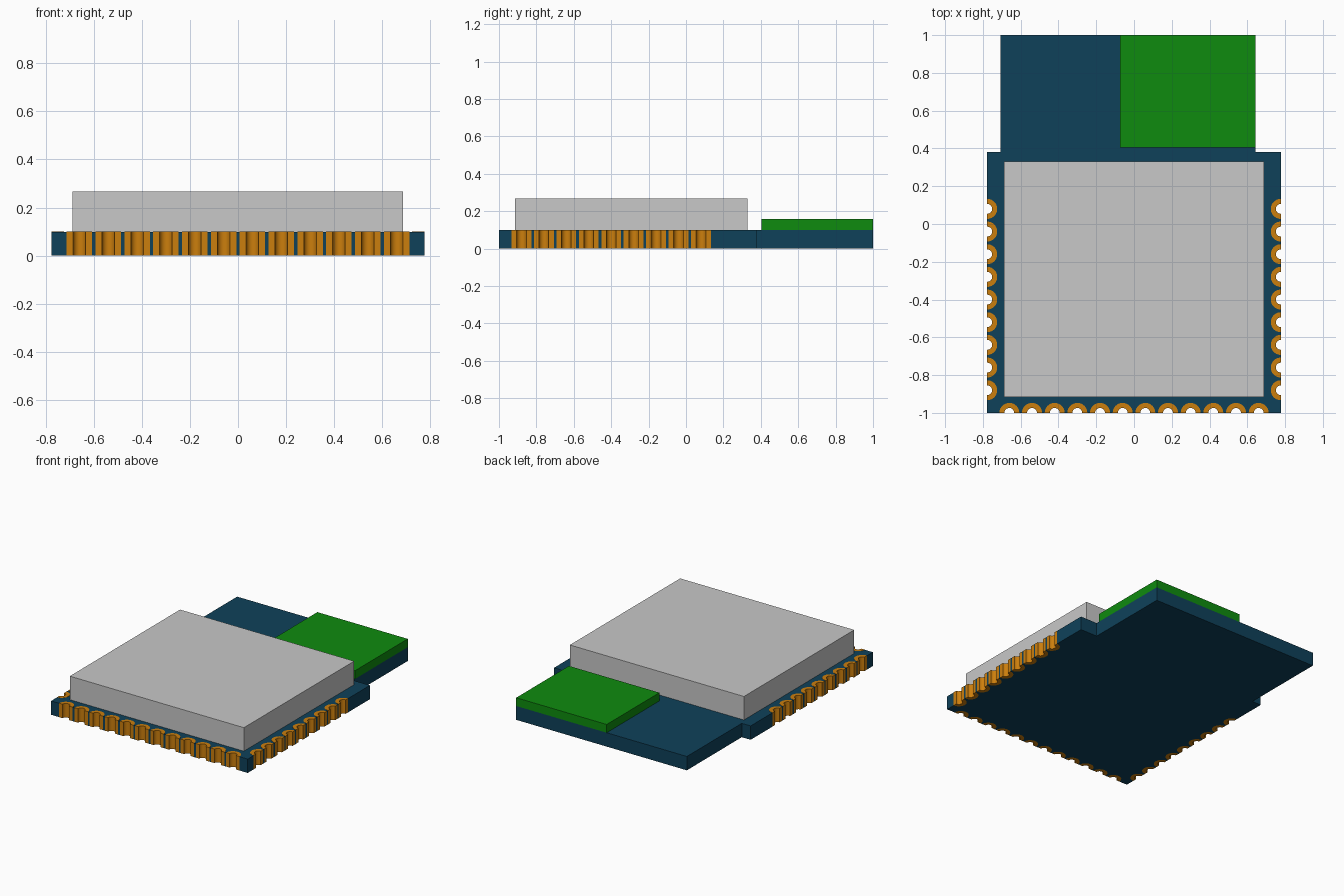
import bpy, bmesh, math

if "Cube" in bpy.data.objects:
    bpy.data.objects.remove(bpy.data.objects["Cube"])

W, Y0, Y1 = 0.777, -1.0, 0.38      # half width and ends of the wide board area
T = 0.099                          # board thickness
R_OUT, R_IN = 0.053, 0.026         # edge pad radii
SEG = 16


def material(name, rgb):
    m = bpy.data.materials.new(name)
    m.diffuse_color = (*rgb, 1)
    m.use_nodes = True
    m.node_tree.nodes["Principled BSDF"].inputs["Base Color"].default_value = m.diffuse_color
    return m


BLUE = material("board blue", (0.0045, 0.053, 0.102))
GREEN = material("antenna green", (0.0045, 0.26, 0.0045))
GREY = material("shield grey", (0.58, 0.58, 0.58))
COPPER = material("pad copper", (0.60, 0.21, 0.004))


def prism(name, outline, z0, z1, mat):
    """Extrude a closed 2D outline between two heights."""
    bm = bmesh.new()
    face = bm.faces.new([bm.verts.new((x, y, z0)) for x, y in outline])
    top = bmesh.ops.extrude_face_region(bm, geom=[face])["geom"]
    bmesh.ops.translate(bm, vec=(0, 0, z1 - z0),
                        verts=[v for v in top if isinstance(v, bmesh.types.BMVert)])
    bmesh.ops.recalc_face_normals(bm, faces=bm.faces)
    for f in bm.faces:
        f.smooth = True
    me = bpy.data.meshes.new(name)
    bm.to_mesh(me)
    bm.free()
    me.set_sharp_from_angle(angle=math.radians(30))
    me.materials.append(mat)
    ob = bpy.data.objects.new(name, me)
    bpy.context.collection.objects.link(ob)
    return ob


def rect(x0, x1, y0, y1):
    return [(x0, y0), (x1, y0), (x1, y1), (x0, y1)]


def arc(c, r, inward):
    """Half circle bulging in the inward direction (degrees)."""
    angles = [math.radians(inward + 90 - 180 * i / SEG) for i in range(SEG + 1)]
    return [(c[0] + r * math.cos(a), c[1] + r * math.sin(a)) for a in angles]


# Pad centres, counter-clockwise round the board, with their inward direction
front = [((-0.66 + 0.12 * i, Y0), 90) for i in range(12)]
right = [((W, -0.88 + 0.12 * i), 180) for i in range(9)]
left = [((-W, 0.08 - 0.12 * i), 0) for i in range(9)]

# Circuit board with a notch for every pad and a narrower rear tongue
outline = [(-W, Y0)]
for c, d in front:
    outline += arc(c, R_OUT, d)
outline.append((W, Y0))
for c, d in right:
    outline += arc(c, R_OUT, d)
outline += [(W, Y1), (0.642, Y1), (0.642, 1.0), (-0.707, 1.0), (-0.707, Y1), (-W, Y1)]
for c, d in left:
    outline += arc(c, R_OUT, d)
prism("circuit_board", outline, 0, T, BLUE)

# Half-ring edge pads
for side, pads in (("front", front), ("right", right), ("left", left)):
    for i, (c, d) in enumerate(pads):
        ring = arc(c, R_OUT, d) + arc(c, R_IN, d)[::-1]
        prism(f"{side}_pad_{i + 1}", ring, 0, T + 0.001, COPPER)

# Metal shield and antenna block
prism("shield_can", rect(-0.689, 0.687, -0.915, 0.33), T, 0.267, GREY)
prism("antenna_block", rect(-0.073, 0.642, 0.405, 1.0), T, 0.158, GREEN)
